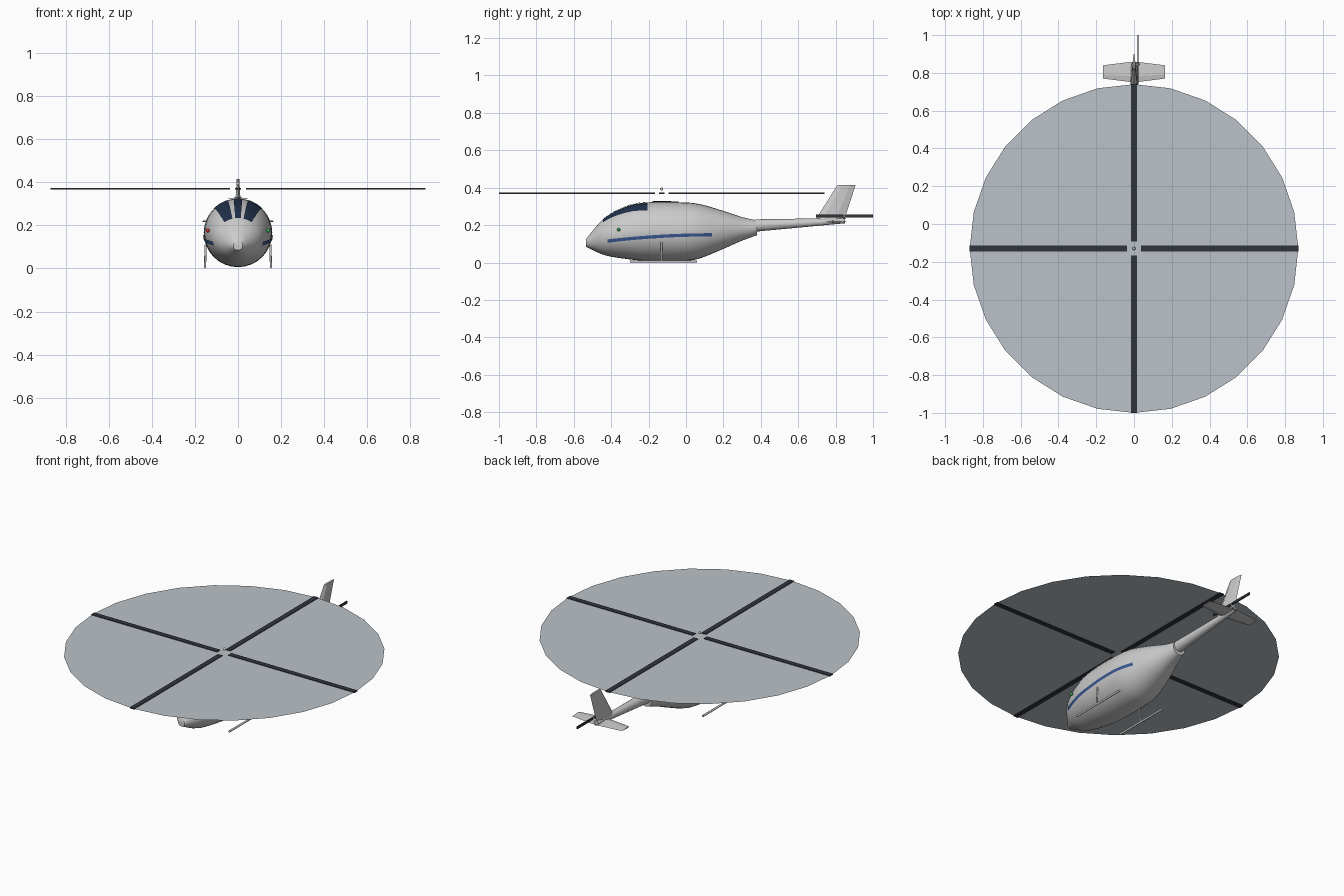
import bpy, bmesh, math
from mathutils import Vector, Matrix

if "Cube" in bpy.data.objects:
    bpy.data.objects.remove(bpy.data.objects["Cube"])


def mat(name, col):
    m = bpy.data.materials.new(name)
    m.diffuse_color = col
    m.use_nodes = True
    m.node_tree.nodes["Principled BSDF"].inputs["Base Color"].default_value = m.diffuse_color
    return m


DARK = mat("dark", (0.03, 0.035, 0.045, 1))
GLASS = mat("glass", (0.015, 0.03, 0.07, 1))
BLUE = mat("blue", (0.04, 0.1, 0.3, 1))
RED = mat("red", (0.7, 0.03, 0.03, 1))
GREEN = mat("green", (0.03, 0.5, 0.1, 1))
DISC = mat("disc_grey", (0.5, 0.54, 0.58, 1))


def finish(bm, name, m=None, smooth=None, normals=True):
    if normals:
        bmesh.ops.recalc_face_normals(bm, faces=bm.faces)
    me = bpy.data.meshes.new(name)
    bm.to_mesh(me)
    bm.free()
    ob = bpy.data.objects.new(name, me)
    bpy.context.collection.objects.link(ob)
    if m:
        me.materials.append(m)
    if smooth:
        bpy.context.view_layer.objects.active = ob
        ob.select_set(True)
        bpy.ops.object.shade_smooth_by_angle(angle=math.radians(smooth))
        ob.select_set(False)
    return ob


def box(name, loc, size, m=None):
    bm = bmesh.new()
    bmesh.ops.create_cube(bm, size=1, matrix=Matrix.Translation(loc) @ Matrix.Diagonal((*size, 1)))
    return finish(bm, name, m)


def ball(name, loc, r, m=None):
    bm = bmesh.new()
    bmesh.ops.create_uvsphere(bm, u_segments=12, v_segments=8, radius=r, matrix=Matrix.Translation(loc))
    return finish(bm, name, m, 60)


def rod(name, a, b, r1, r2, seg=12, m=None):
    a, b = Vector(a), Vector(b)
    rot = (b - a).to_track_quat('Z', 'Y').to_matrix().to_4x4()
    bm = bmesh.new()
    bmesh.ops.create_cone(bm, cap_ends=True, segments=seg, radius1=r1, radius2=r2,
                          depth=(b - a).length, matrix=Matrix.Translation((a + b) / 2) @ rot)
    return finish(bm, name, m, 40)


def loft(name, rings, smooth=None):
    bm = bmesh.new()
    vs = [[bm.verts.new(p) for p in r] for r in rings]
    n = len(vs[0])
    for p, q in zip(vs, vs[1:]):
        for i in range(n):
            bm.faces.new((p[i], p[(i + 1) % n], q[(i + 1) % n], q[i]))
    bm.faces.new(vs[0])
    bm.faces.new(vs[-1])
    return finish(bm, name, None, smooth)


# fuselage stations: y, half width, bottom z, top z
ST = [(-.535, .022, .085, .125), (-.44, .105, .041, .235), (-.31, .147, .018, .303),
      (-.2, .157, .008, .322), (-.05, .158, .007, .322), (.06, .148, .018, .315),
      (.2, .105, .073, .276), (.3, .065, .117, .243), (.38, .04, .146, .225)]


def section(y):
    i = max(0, min(len(ST) - 2, sum(s[0] <= y for s in ST) - 1))
    slope = lambda k, j: ((ST[min(k + 1, len(ST) - 1)][j] - ST[max(k - 1, 0)][j]) /
                          (ST[min(k + 1, len(ST) - 1)][0] - ST[max(k - 1, 0)][0]))
    d = ST[i + 1][0] - ST[i][0]
    t = (y - ST[i][0]) / d
    return [(2 * t**3 - 3 * t**2 + 1) * ST[i][j] + (t**3 - 2 * t**2 + t) * d * slope(i, j)
            + (3 * t**2 - 2 * t**3) * ST[i + 1][j] + (t**3 - t**2) * d * slope(i + 1, j)
            for j in (1, 2, 3)]


def skin(y, ang, off=0.0):
    w, b, t = section(y)
    a = math.radians(ang)
    return Vector(((w + off) * math.cos(a), y, (b + t) / 2 + ((t - b) / 2 + off) * math.sin(a)))


def patch(name, y0, y1, lo, hi, m, side=1, off=.003, nu=14, nv=5):
    """Panel on the skin; lo/hi map 0..1 along y to section angles."""
    bm = bmesh.new()
    g = []
    for i in range(nu + 1):
        u = i / nu
        y = y0 + (y1 - y0) * u
        row = [skin(y, lo(u, y) + (hi(u, y) - lo(u, y)) * j / nv, off) for j in range(nv + 1)]
        g.append([bm.verts.new((p.x * side, p.y, p.z)) for p in row])
    for i in range(nu):
        for j in range(nv):
            f = (g[i][j], g[i + 1][j], g[i + 1][j + 1], g[i][j + 1])
            bm.faces.new(f[::-1] if side > 0 else f)
    return finish(bm, name, m, 60, normals=False)


ys = [-.535 + .915 * i / 36 for i in range(37)]
loft("fuselage", [[skin(y, 360 * k / 32) for k in range(32)] for y in ys], 40)

# windscreen panes and roof intake
lin = lambda a, b: (lambda u, y: a + (b - a) * u)
for s, tag in ((1, "right"), (-1, "left")):
    patch("side_window_" + tag, -.445, -.205, lin(53, 45), lin(76, 72), GLASS, s)
patch("centre_window", -.445, -.205, lin(83, 83), lin(97, 97), GLASS)
patch("roof_intake", -.18, -.04, lin(74, 74), lin(106, 106), DARK, off=.005)


# side stripes, following a height line on the skin
def at_height(delta):
    def f(u, y):
        w, b, t = section(y)
        z = .116 + .033 * (1 - (1 - u)**2) + delta
        return math.degrees(math.asin((z - (b + t) / 2) / ((t - b) / 2)))
    return f


for s, tag in ((1, "right"), (-1, "left")):
    patch("stripe_" + tag, -.42, .14, at_height(-.009), at_height(.008), BLUE, s, nu=24, nv=2)
    # navigation lights
    p = skin(-.36, 6)
    ball("nav_light_" + tag, (p.x * s * 1.04, p.y, .176), .009, GREEN if s > 0 else RED)
    # landing skids
    rod("skid_" + tag, (.153 * s, -.3, .006), (.153 * s, .06, .006), .006, .006)
    rod("skid_strut_" + tag, (.153 * s, -.13, .006), (.15 * s, -.13, .11), .005, .005)

# tail boom
rod("tail_boom", (0, .37, .198), (0, .85, .224), .033, .014, 24)


# tail fin, thinner towards the tip
def diamond(y0, y1, z, h):
    d = y1 - y0
    return [(0, y0, z), (h, y0 + .25 * d, z), (h * .8, y0 + .7 * d, z), (0, y1, z),
            (-h * .8, y0 + .7 * d, z), (-h, y0 + .25 * d, z)]


loft("tail_fin", [diamond(.69, .845, .225, .017), diamond(.81, .907, .415, .006)])

# horizontal stabiliser
rings = []
for x, y0, y1, h in ((-.165, .77, .84, .003), (-.02, .752, .858, .006),
                     (.02, .752, .858, .006), (.165, .77, .84, .003)):
    d = y1 - y0
    rings.append([(x, y0, .218), (x, y0 + .3 * d, .218 + h), (x, y1, .218), (x, y0 + .3 * d, .218 - h)])
loft("stabiliser", rings)

# main rotor: blur disc, four blades, hub cap
bm = bmesh.new()
bmesh.ops.create_circle(bm, cap_ends=True, segments=28, radius=.87, matrix=Matrix.Translation((0, -.13, .37)))
finish(bm, "rotor_disc", DISC, normals=False)
for i in range(4):
    a = i * math.pi / 2
    c, s = math.cos(a), math.sin(a)
    blade = box("rotor_blade_%d" % (i + 1), (.4535, 0, 0), (.833, .03, .007), DARK)
    blade.location = (0, -.13, .37)
    blade.rotation_euler.z = a
ball("rotor_cap", (0, -.13, .393), .008)

# tail rotor: two blades and a hub pin
for i, y in enumerate((.768, .926)):
    box("tail_rotor_blade_%d" % (i + 1), (.021, y, .248), (.006, .148, .015), DARK)
rod("tail_rotor_hub", (.005, .846, .235), (.026, .846, .247), .006, .005)
